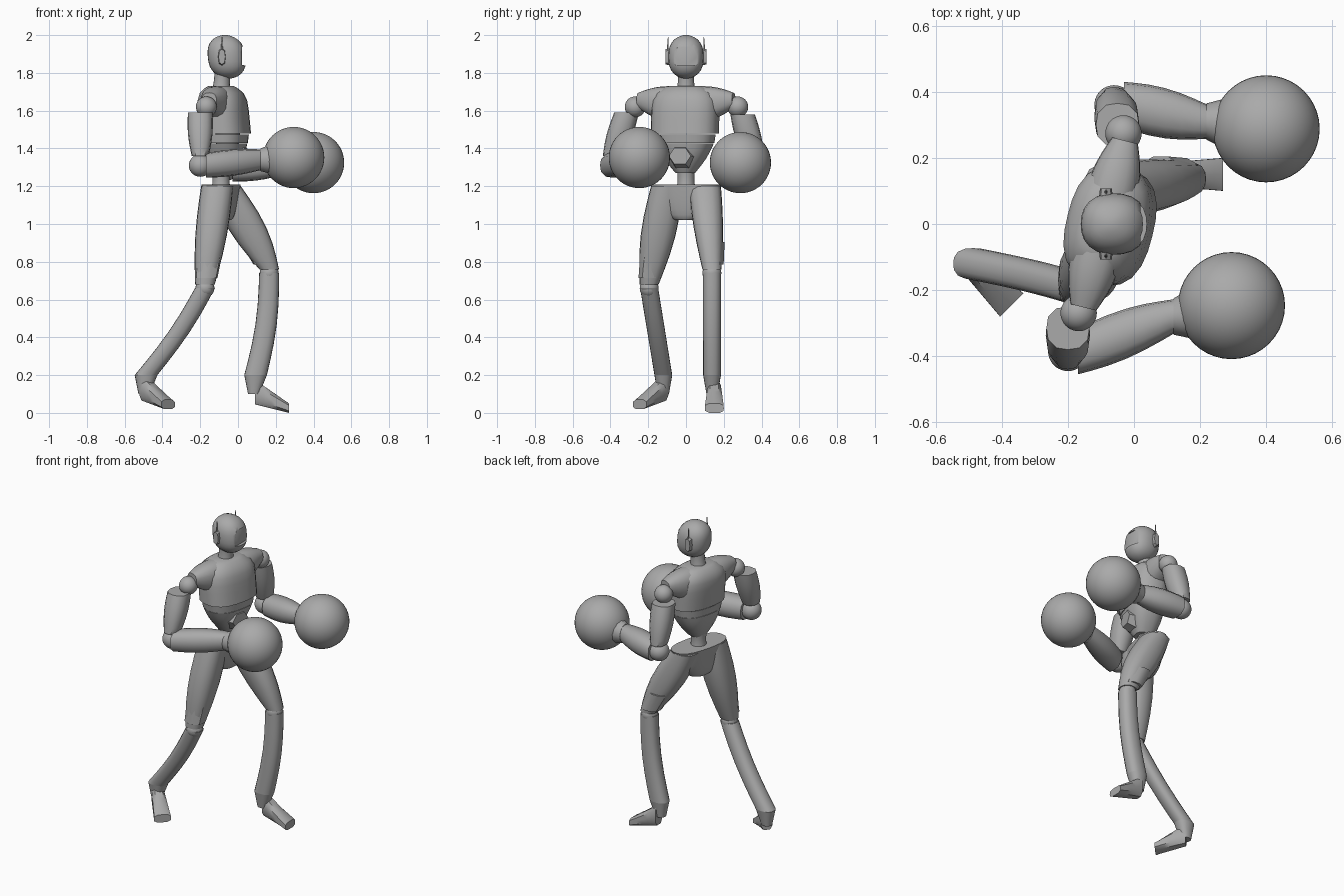
import bpy, bmesh
from math import sin, cos, pi, radians
from mathutils import Matrix, Vector

default = bpy.data.objects.get("Cube")
if default:
    bpy.data.objects.remove(default, do_unlink=True)

grey = bpy.data.materials.new("plain grey")
grey.use_nodes = True
tone = (.4, .4, .4, 1)
grey.diffuse_color = tone
grey.node_tree.nodes["Principled BSDF"].inputs["Base Color"].default_value = tone

X, Y, Z = range(3)
ORIGIN = Vector((0, 0, 0))
SPINE = Vector((-.09, 0, 0))
TWIST = Matrix.Translation(SPINE) @ Matrix.Rotation(radians(-14), 4, 'Z') @ Matrix.Translation(-SPINE)


def shade(obj):
    bpy.ops.object.select_all(action='DESELECT')
    obj.select_set(True)
    bpy.context.view_layer.objects.active = obj
    bpy.ops.object.shade_smooth_by_angle(angle=radians(40))


def finish(name, bm):
    """Turn a bmesh into a named, shaded object."""
    bmesh.ops.recalc_face_normals(bm, faces=bm.faces)
    mesh = bpy.data.meshes.new(name)
    bm.to_mesh(mesh)
    bm.free()
    mesh.materials.append(grey)
    obj = bpy.data.objects.new(name, mesh)
    bpy.context.collection.objects.link(obj)
    shade(obj)
    return obj


def taper(first, last, bulge=(0, 0)):
    """Section rule: half sizes running from first to last, swelling between."""
    return lambda f: [a + (b - a) * f + swell * sin(pi * f)
                      for a, b, swell in zip(first, last, bulge)]


def loft(name, axis, start, end, section, steps=8, sides=16, power=2.6,
         bow=0, place=None):
    """Skin rounded sections, square to one axis, along a line from start to end."""
    start, end = Vector(start), Vector(end)
    across = [i for i in range(3) if i != axis]
    bm = bmesh.new()
    rings = []
    for step in range(steps + 1):
        f = (1 - cos(pi * step / steps)) / 2
        centre = start.lerp(end, f)
        centre.x += bow * sin(pi * f)
        sizes = section(f)
        ring = []
        for k in range(sides):
            turn = 2 * pi * k / sides
            c, s = cos(turn), sin(turn)
            reach = (abs(c) ** power + abs(s) ** power) ** (-1 / power)
            point = centre.copy()
            point[across[0]] += c * reach * sizes[0]
            point[across[1]] += s * reach * sizes[1]
            ring.append(bm.verts.new(point))
        rings.append(ring)
    for low, high in zip(rings, rings[1:]):
        for k in range(sides):
            bm.faces.new((low[k - 1], low[k], high[k], high[k - 1]))
    bm.faces.new(rings[0])
    bm.faces.new(rings[-1])
    if place:
        bm.transform(place)
    return finish(name, bm)


def ball(name, centre, radius):
    bm = bmesh.new()
    bmesh.ops.create_uvsphere(bm, u_segments=40, v_segments=24, radius=radius,
                              matrix=Matrix.Translation(centre))
    finish(name, bm)


def skull(f):
    dome = max(.1, (1 - abs(2 * f - 1) ** 2.6) ** .5)
    return .1 * dome, .093 * dome


def ribcage(f):
    slope = 1 - .5 * f ** 8
    return .125 * slope, .18 * slope


# Head with a recessed face panel
head = loft("head", Z, (-.05, 0, 1.77), (-.07, 0, 2), skull, steps=14, sides=24, power=2.3)
panel = taper((.07, .05), (.07, .05))
cutter = loft("visor_cutter", X, (.02, 0, 1.89), (.1, 0, 1.89), panel, steps=1, power=20)
cut = head.modifiers.new("visor", 'BOOLEAN')
cut.operation = 'DIFFERENCE'
cut.object = cutter
bpy.context.view_layer.objects.active = head
bpy.ops.object.modifier_apply(modifier=cut.name)
bpy.data.objects.remove(cutter, do_unlink=True)
shade(head)
loft("neck", Z, (-.09, 0, 1.7), (-.08, 0, 1.82), taper((.05, .05), (.045, .045), (-.005, -.005)), power=2)

# Trunk, turned about the spine
loft("chest", Z, (-.065, 0, 1.48), (-.09, 0, 1.73), ribcage, sides=24, place=TWIST)
loft("rib_band", Z, (-.067, 0, 1.43), (-.067, 0, 1.475), taper((.112, .155), (.117, .162)),
     steps=1, sides=24, place=TWIST)
loft("abdomen", Z, (-.075, 0, 1.27), (-.067, 0, 1.427),
     taper((.055, .05), (.11, .152), (.01, .01)), sides=24, place=TWIST)
loft("belly_plate", X, (-.03, 0, 1.35), (.045, 0, 1.36), taper((.08, .07), (.06, .05)),
     steps=1, sides=6, power=2, place=TWIST)
loft("waist", Z, (-.09, 0, 1.15), (-.09, 0, 1.3), taper((.06, .06), (.05, .05), (-.01, -.01)),
     power=2, place=TWIST)
loft("pelvis", Z, (-.09, 0, 1.02), (-.09, 0, 1.21),
     lambda f: (.05 + .04 * f ** .5, .05 + .14 * f ** .5), sides=24, place=TWIST)


def flank(side, sign):
    """Shoulder cap and ear piece on one side."""
    loft(side + "_shoulder", Y, (-.09, .08 * sign, 1.63), (-.09, .26 * sign, 1.655),
         taper((.08, .1), (.04, .04), (.01, .01)), place=TWIST)
    loft(side + "_ear", Y, (-.085, .07 * sign, 1.885), (-.085, .108 * sign, 1.885),
         taper((.022, .05), (.018, .04)), steps=1, sides=8)
    loft(side + "_antenna", Z, (-.085, .098 * sign, 1.9), (-.085, .094 * sign, 1.99),
         taper((.006, .006), (.002, .002)), steps=1, sides=6)


def arm(side, sign, top, elbow, wrist, glove):
    """Shoulder joint, upper arm, elbow, forearm, cuff and round glove."""
    elbow, wrist, glove = Vector(elbow), Vector(wrist), Vector(glove)
    ball(side + "_shoulder_joint", TWIST @ Vector((-.1, .28 * sign, 1.62)), .055)
    loft(side + "_upper_arm", Z, elbow + Vector((0, 0, .05)), top,
         taper((.045, .055), (.065, .065), (.01, .01)), sides=12)
    ball(side + "_elbow", elbow, .06)
    loft(side + "_forearm", X, elbow + Vector((.03, 0, 0)), wrist,
         taper((.07, .065), (.052, .055), (.015, .01)), sides=12)
    loft(side + "_cuff", X, wrist, wrist.lerp(glove, .5),
         taper((.055, .06), (.09, .09)), steps=4, sides=12, power=2)
    ball(side + "_glove", glove, .162)


def leg(side, sign, hip, knee, ankle, swell):
    """Thigh, thigh guard, knee, shin and heel cup."""
    hip, knee, ankle = Vector(hip), Vector(knee), Vector(ankle)
    cup = (.06, .047)
    loft(side + "_thigh", Z, knee + Vector((0, 0, .02)), hip, taper((.052, .05), (.085, .085), swell))
    outward = Vector((0, .012 * sign, 0))
    loft(side + "_thigh_guard", Z, knee.lerp(hip, .1) + outward, knee.lerp(hip, .36) + outward,
         taper((.06, .055), (.07, .07)), steps=2, sides=10)
    ball(side + "_knee", knee, .05)
    loft(side + "_shin", Z, ankle, knee, taper(cup, (.053, .048)), bow=.02)
    loft(side + "_heel", Z, ankle - Vector((.01, 0, .1)), ankle, taper((.03, .03), cup), steps=2)


def foot(side, place, yaw):
    loft(side + "_foot", X, (-.01, 0, .11), (.17, 0, .025), taper((.035, .065), (.05, .025)),
         sides=12, power=5,
         place=Matrix.Translation(place) @ Matrix.Rotation(radians(yaw), 4, 'Z'))


flank("left", 1)
flank("right", -1)

# Arms, held forward at waist height
arm("left", 1, (-.05, .3, 1.58), (-.06, .36, 1.29), (.22, .31, 1.31), (.4, .288, 1.325))
arm("right", -1, (-.2, -.315, 1.59), (-.2, -.385, 1.31), (.12, -.28, 1.34), (.295, -.247, 1.352))

# Legs in a long stride, the rear foot turned out
leg("left", 1, (-.07, .1, 1.2), (.165, .137, .74), (.093, .138, .2), (.035, .01))
leg("right", -1, (-.11, -.1, 1.2), (-.175, -.195, .66), (-.487, -.12, .2), (.015, .025))
foot("left", (.1, .15, 0), 0)
foot("right", (-.49, -.125, .02), -45)
